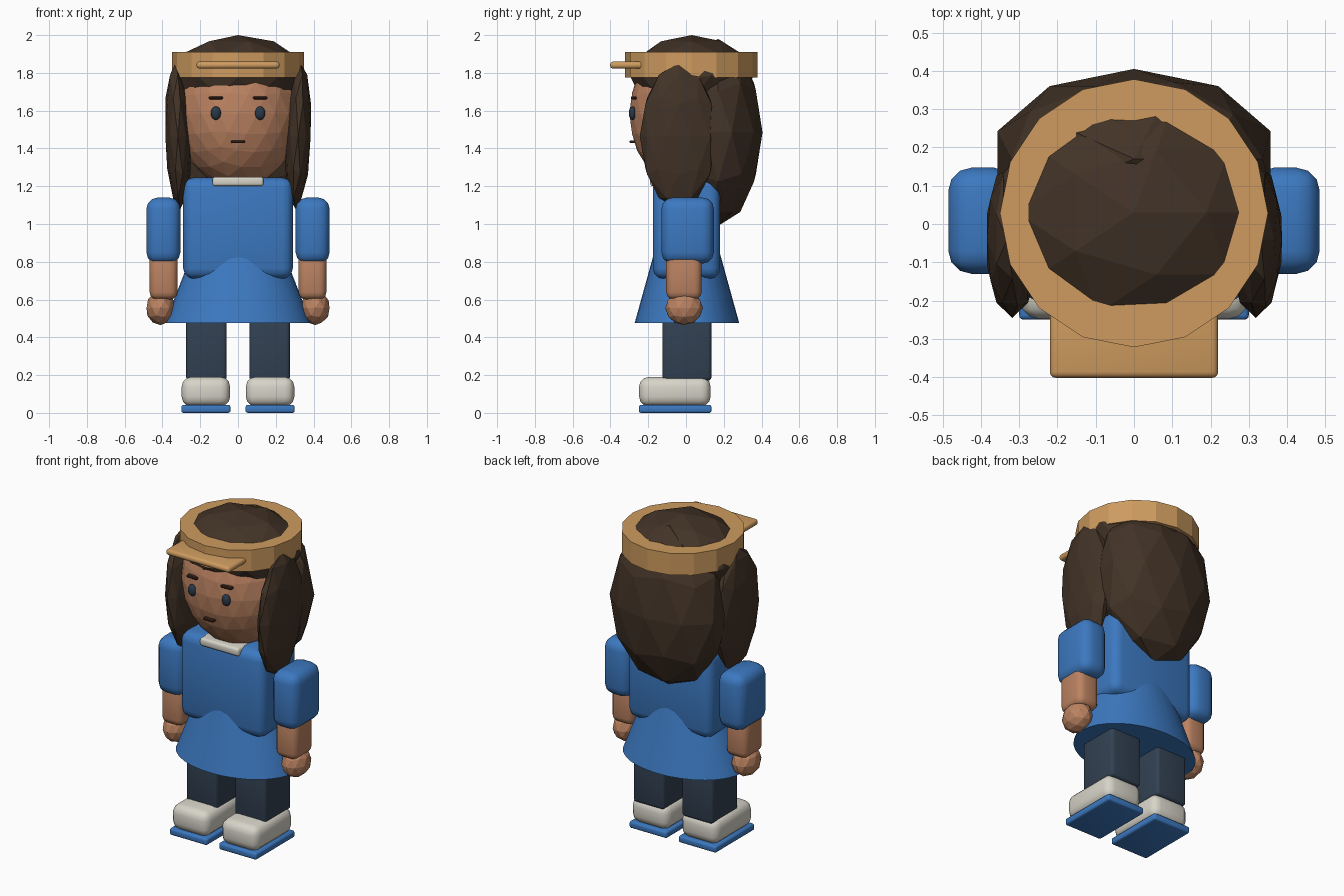
import bpy, math

if "Cube" in bpy.data.objects:
    bpy.data.objects.remove(bpy.data.objects["Cube"])


def material(name, rgb):
    m = bpy.data.materials.new(name)
    m.diffuse_color = (*rgb, 1)
    m.use_nodes = True
    m.node_tree.nodes["Principled BSDF"].inputs["Base Color"].default_value = m.diffuse_color
    return m


BLUE = material("blue cloth", (0.045, 0.19, 0.53))
SKIN = material("skin", (0.50, 0.225, 0.12))
HAIR = material("dark brown hair", (0.055, 0.033, 0.020))
TAN = material("tan cap", (0.62, 0.33, 0.115))
NAVY = material("navy trousers", (0.032, 0.053, 0.085))
WHITE = material("off white", (0.68, 0.66, 0.58))
EYE = material("eye blue black", (0.022, 0.040, 0.065))
BROWN = material("face line brown", (0.055, 0.022, 0.014))


def finish(name, mat):
    ob = bpy.context.object
    ob.name = name
    ob.data.materials.append(mat)
    return ob


def box(name, mat, lo, hi, bevel=0.01, segments=3):
    """Rounded box between two corners."""
    centre = [(a + b) / 2 for a, b in zip(lo, hi)]
    bpy.ops.mesh.primitive_cube_add(size=1, location=centre)
    ob = finish(name, mat)
    ob.scale = [b - a for a, b in zip(lo, hi)]
    bpy.ops.object.transform_apply(location=False, rotation=False, scale=True)
    mod = ob.modifiers.new("rounding", 'BEVEL')
    mod.width, mod.segments = bevel, segments
    bpy.ops.object.modifier_apply(modifier=mod.name)
    bpy.ops.object.shade_smooth_by_angle(angle=math.radians(35))
    return ob


def ball(name, mat, centre, radii, level=2, rot=(0, 0, 0)):
    """Faceted ellipsoid."""
    bpy.ops.mesh.primitive_ico_sphere_add(subdivisions=level, radius=1,
                                          location=centre, rotation=rot)
    ob = finish(name, mat)
    ob.scale = radii
    return ob


def side_box(name, mat, side, x0, x1, y0, y1, z0, z1, bevel, segments=3):
    xs = sorted((side * x0, side * x1))
    return box(name, mat, (xs[0], y0, z0), (xs[1], y1, z1), bevel, segments)


# Limbs, shoes and paired face parts
for side, tag in ((-1, "left"), (1, "right")):
    side_box(tag + "_sole", BLUE, side, 0.04, 0.30, -0.25, 0.135, 0.0, 0.042, 0.012)
    side_box(tag + "_shoe", WHITE, side, 0.042, 0.298, -0.248, 0.13, 0.035, 0.19, 0.05)
    side_box(tag + "_trouser_leg", NAVY, side, 0.06, 0.275, -0.125, 0.135, 0.17, 0.55, 0.02)
    side_box(tag + "_sleeve", BLUE, side, 0.305, 0.485, -0.13, 0.147, 0.79, 1.14, 0.06)
    side_box(tag + "_forearm", SKIN, side, 0.32, 0.468, -0.105, 0.083, 0.60, 0.85, 0.04)
    ball(tag + "_hand", SKIN, (side * 0.41, -0.01, 0.555), (0.078, 0.1, 0.09))
    ball(tag + "_side_hair", HAIR, (side * 0.318, -0.04, 1.465), (0.07, 0.205, 0.385),
         rot=(0, math.radians(side * 2), 0))
    ball(tag + "_eye", EYE, (side * 0.117, -0.283, 1.587), (0.027, 0.02, 0.036), level=3)
    bpy.ops.object.shade_smooth()
    side_box(tag + "_eyebrow", BROWN, side, 0.08, 0.155, -0.292, -0.262, 1.66, 1.675, 0.004, 1)

# Torso, skirt and collar
box("torso", BLUE, (-0.29, -0.175, 0.71), (0.29, 0.18, 1.245), 0.055)
bpy.ops.mesh.primitive_cone_add(vertices=32, radius1=1, radius2=0.47, depth=0.53,
                                location=(0, 0.005, 0.74))
skirt = finish("skirt", BLUE)
skirt.scale = (0.387, 0.277, 1)
bpy.ops.object.transform_apply(location=False, rotation=False, scale=True)
bpy.ops.object.shade_smooth_by_angle(angle=math.radians(35))
box("collar", WHITE, (-0.135, -0.19, 1.2), (0.135, -0.06, 1.25), 0.015)

# Head and mouth
ball("head", SKIN, (0, 0, 1.585), (0.33, 0.3, 0.39), level=3)
box("mouth", BROWN, (-0.036, -0.298, 1.428), (0.036, -0.265, 1.443), 0.004, 1)

# Hair
ball("crown_hair", HAIR, (0, 0.03, 1.78), (0.36, 0.325, 0.22))
ball("back_hair", HAIR, (0, 0.17, 1.485), (0.375, 0.235, 0.495))

# Cap band and brim
bpy.ops.mesh.primitive_cylinder_add(vertices=16, radius=0.35, depth=0.135,
                                    location=(0, 0.028, 1.8425))
finish("cap_band", TAN)
box("cap_brim", TAN, (-0.22, -0.402, 1.823), (0.22, -0.15, 1.86), 0.016)
